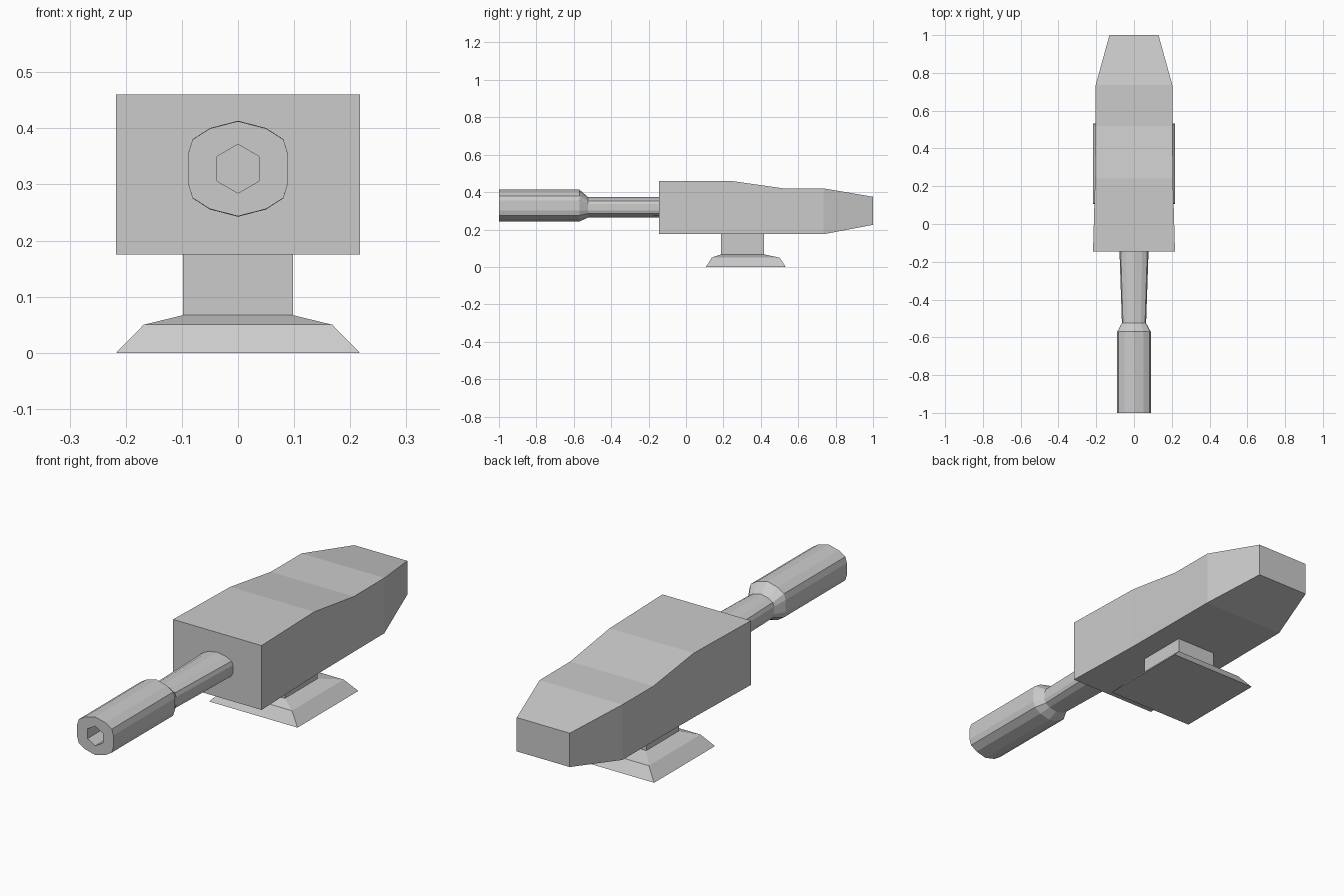
import bpy, bmesh, math

if "Cube" in bpy.data.objects:
    bpy.data.objects.remove(bpy.data.objects["Cube"])


def loft(name, rings):
    """Closed solid through a series of equal-length rings."""
    bm = bmesh.new()
    loops = [[bm.verts.new(p) for p in ring] for ring in rings]
    n = len(loops[0])
    for a, b in zip(loops, loops[1:]):
        for i in range(n):
            j = (i + 1) % n
            bm.faces.new((a[i], a[j], b[j], b[i]))
    bm.faces.new(loops[0])
    bm.faces.new(loops[-1])
    bmesh.ops.recalc_face_normals(bm, faces=bm.faces[:])
    mesh = bpy.data.meshes.new(name)
    bm.to_mesh(mesh)
    bm.free()
    obj = bpy.data.objects.new(name, mesh)
    bpy.context.collection.objects.link(obj)
    return obj


def upright(y, w, z0, z1):
    return [(-w, y, z0), (w, y, z0), (w, y, z1), (-w, y, z1)]


def flat(z, w, y0, y1):
    return [(-w, y0, z), (w, y0, z), (w, y1, z), (-w, y1, z)]


# Housing: y, half width, bottom, top
loft("housing", [upright(*s) for s in (
    (-0.145, 0.217, 0.175, 0.46),
    (0.24, 0.206, 0.175, 0.46),
    (0.52, 0.204, 0.175, 0.42),
    (0.735, 0.203, 0.175, 0.42),
    (1.0, 0.13, 0.225, 0.375))])

# Flared foot and neck: z, half width, front, back
loft("foot", [flat(*s) for s in (
    (0.0, 0.217, 0.107, 0.533),
    (0.05, 0.168, 0.138, 0.50),
    (0.067, 0.098, 0.188, 0.418))])
loft("neck", [flat(z, 0.098, 0.188, 0.418) for z in (0.06, 0.18)])

# Barrel: 14-sided section, mirrored from one quarter
quarter = [(0.05, 0.0725), (0.081, 0.0525), (0.089, 0.0265)]
right = quarter + [(x, -z) for x, z in reversed(quarter)]
section = [(0, 0.0855)] + right + [(0, -0.0855)] + [(-x, z) for x, z in reversed(right)]


def barrel_ring(y, sx, sz, zc):
    return [(x * sx, y, zc + z * sz) for x, z in section]


barrel = loft("barrel", [barrel_ring(*s) for s in (
    (-1.0, 1.0, 0.99, 0.328),
    (-0.57, 1.0, 1.0, 0.328),
    (-0.525, 0.72, 0.65, 0.319),
    (-0.13, 0.87, 0.63, 0.319))])

# Hexagonal bore
bore = loft("bore_cutter", [[(0.0435 * math.sin(i * math.pi / 3), y,
                              0.328 + 0.0435 * math.cos(i * math.pi / 3))
                             for i in range(6)] for y in (-1.05, -0.8)])
bore.hide_render = True
bore.hide_set(True)
cut = barrel.modifiers.new("bore", 'BOOLEAN')
cut.operation = 'DIFFERENCE'
cut.solver = 'EXACT'
cut.object = bore
